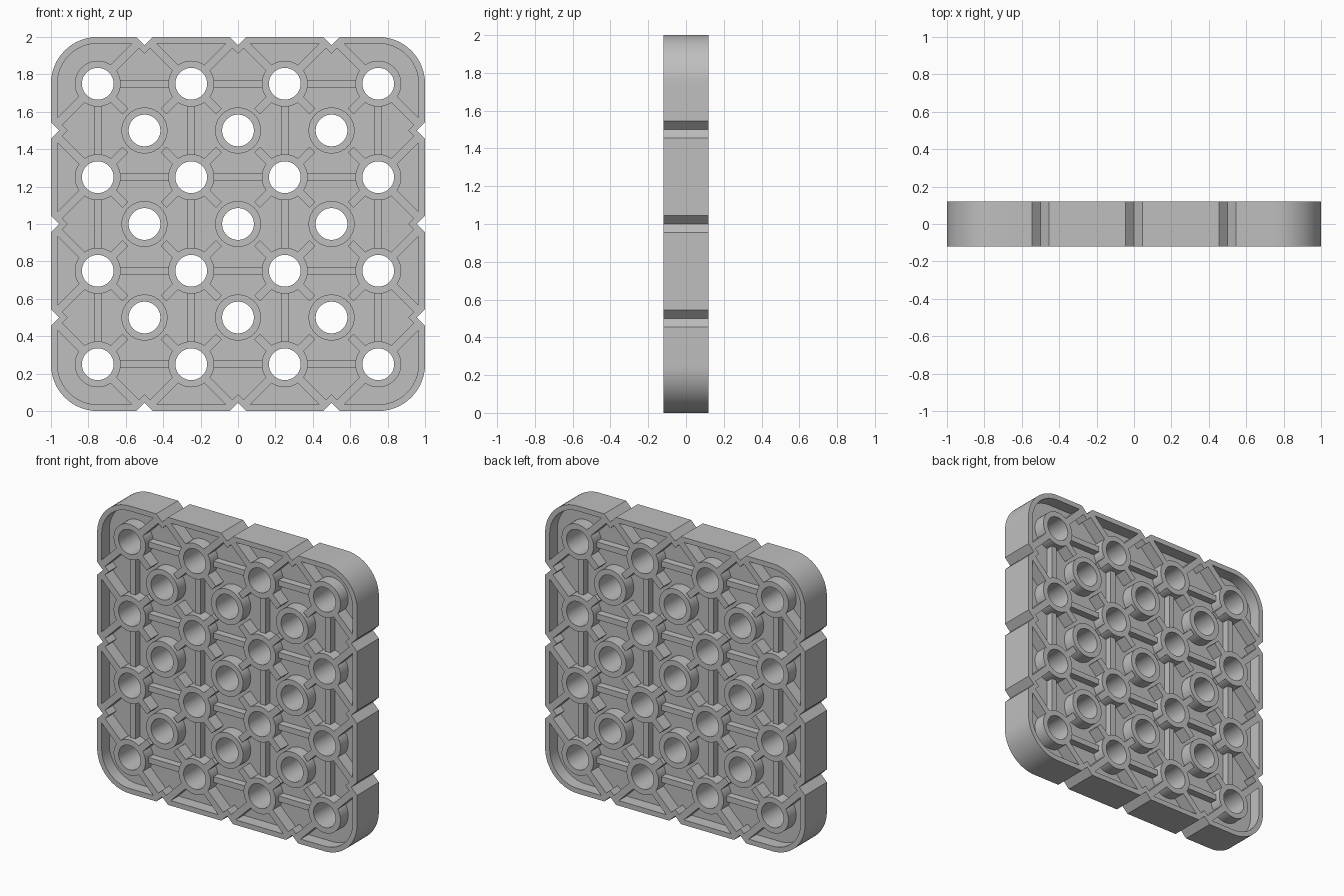
import bpy, bmesh, math
from mathutils import Matrix, Vector

if "Cube" in bpy.data.objects:
    bpy.data.objects.remove(bpy.data.objects["Cube"])

grey = bpy.data.materials.new("light_grey_plastic")
grey.diffuse_color = (0.52, 0.52, 0.52, 1)
grey.use_nodes = True
grey.node_tree.nodes["Principled BSDF"].inputs["Base Color"].default_value = grey.diffuse_color

HALF = 0.12      # half thickness of rim and sockets
WEB = 0.035      # half thickness of the central sheet
RIB = 0.085      # half thickness of the straight ribs
HOLE, TUBE = 0.085, 0.123
STAND = Matrix.Translation((0, 0, 1)) @ Matrix.Rotation(math.pi / 2, 4, 'X')

Q = (-0.75, -0.25, 0.25, 0.75)
M = (-0.5, 0.0, 0.5)
main = [(x, y) for x in Q for y in Q]
mid = [(x, y) for x in M for y in M]


def outline(h, r, w, d):
    """Rounded square with three V notches on each side."""
    side = []
    for i in range(17):
        a = math.pi / 2 * i / 16
        side.append((h - r + r * math.cos(a), h - r + r * math.sin(a)))
    for c in (0.5, 0, -0.5):
        side += [(c + w, h), (c, h - d), (c - w, h)]
    pts = []
    for k in range(4):
        for x, y in side:
            for _ in range(k):
                x, y = -y, x
            pts.append((x, y))
    return pts


def circle(c, r, n=40):
    return [(c[0] + r * math.cos(2 * math.pi * i / n),
             c[1] + r * math.sin(2 * math.pi * i / n)) for i in range(n)]


def finish(ob):
    ob.data.materials.clear()
    ob.data.materials.append(grey)
    bpy.ops.object.select_all(action='DESELECT')
    ob.select_set(True)
    bpy.context.view_layer.objects.active = ob
    bpy.ops.object.shade_smooth_by_angle(angle=math.radians(30))


def plate(name, loops, half):
    """Filled flat outline with holes, extruded both ways."""
    cu = bpy.data.curves.new(name, 'CURVE')
    cu.dimensions = '2D'
    cu.fill_mode = 'BOTH'
    cu.extrude = half
    for pts in loops:
        s = cu.splines.new('POLY')
        s.points.add(len(pts) - 1)
        for p, (x, y) in zip(s.points, pts):
            p.co = (x, y, 0, 1)
        s.use_cyclic_u = True
    ob = bpy.data.objects.new(name, cu)
    bpy.context.collection.objects.link(ob)
    bpy.ops.object.select_all(action='DESELECT')
    ob.select_set(True)
    bpy.context.view_layer.objects.active = ob
    bpy.ops.object.convert(target='MESH')
    ob = bpy.context.view_layer.objects.active
    bm = bmesh.new()
    bm.from_mesh(ob.data)
    bmesh.ops.remove_doubles(bm, verts=bm.verts, dist=1e-5)
    bmesh.ops.recalc_face_normals(bm, faces=bm.faces)
    bm.transform(STAND)
    bm.to_mesh(ob.data)
    bm.free()
    finish(ob)


def ribs(name, spans, width, half):
    """Straight bars; each span is start, end, trim at start, trim at end."""
    bm = bmesh.new()
    for a, b, ta, tb in spans:
        a, b = Vector(a), Vector(b)
        d = (b - a).normalized()
        a, b = a + d * ta, b - d * tb
        c = (a + b) / 2
        mat = (Matrix.Translation((c.x, c.y, 0))
               @ Matrix.Rotation(math.atan2(d.y, d.x), 4, 'Z')
               @ Matrix.Diagonal(((b - a).length, width, half * 2, 1)))
        bmesh.ops.create_cube(bm, size=1, matrix=mat)
    bm.transform(STAND)
    me = bpy.data.meshes.new(name)
    bm.to_mesh(me)
    bm.free()
    ob = bpy.data.objects.new(name, me)
    bpy.context.collection.objects.link(ob)
    finish(ob)


# Notched outer rim
plate("rim", [outline(1, 0.25, 0.045, 0.045),
              outline(0.965, 0.215, 0.055, 0.055)], HALF)

# Central sheet with through holes
plate("web", [outline(0.98, 0.23, 0.045, 0.045)]
      + [circle(c, HOLE + 0.01) for c in main + mid], WEB)

# Round sockets around every hole
plate("sockets", [circle(c, r) for c in main + mid for r in (TUBE, HOLE)], HALF)

# Straight ribs between neighbouring main sockets
straight = []
for q in Q:
    for s in Q[:-1]:
        straight.append(((s, q), (s + 0.5, q), 0.115, 0.115))
        straight.append(((q, s), (q, s + 0.5), 0.115, 0.115))
ribs("straight_ribs", straight, 0.04, RIB)

# Diagonal ribs: full height, stopping just short of the middle sockets
# or running into the rim at the notches
diag = []
for x, y in main:
    for sx in (-0.25, 0.25):
        for sy in (-0.25, 0.25):
            e = (x + sx, y + sy)
            edge = [abs(v) > 0.9 for v in e]
            if all(edge):
                continue
            diag.append(((x, y), e, 0.115, 0.06 if any(edge) else 0.145))
ribs("diagonal_ribs", diag, 0.045, HALF)
